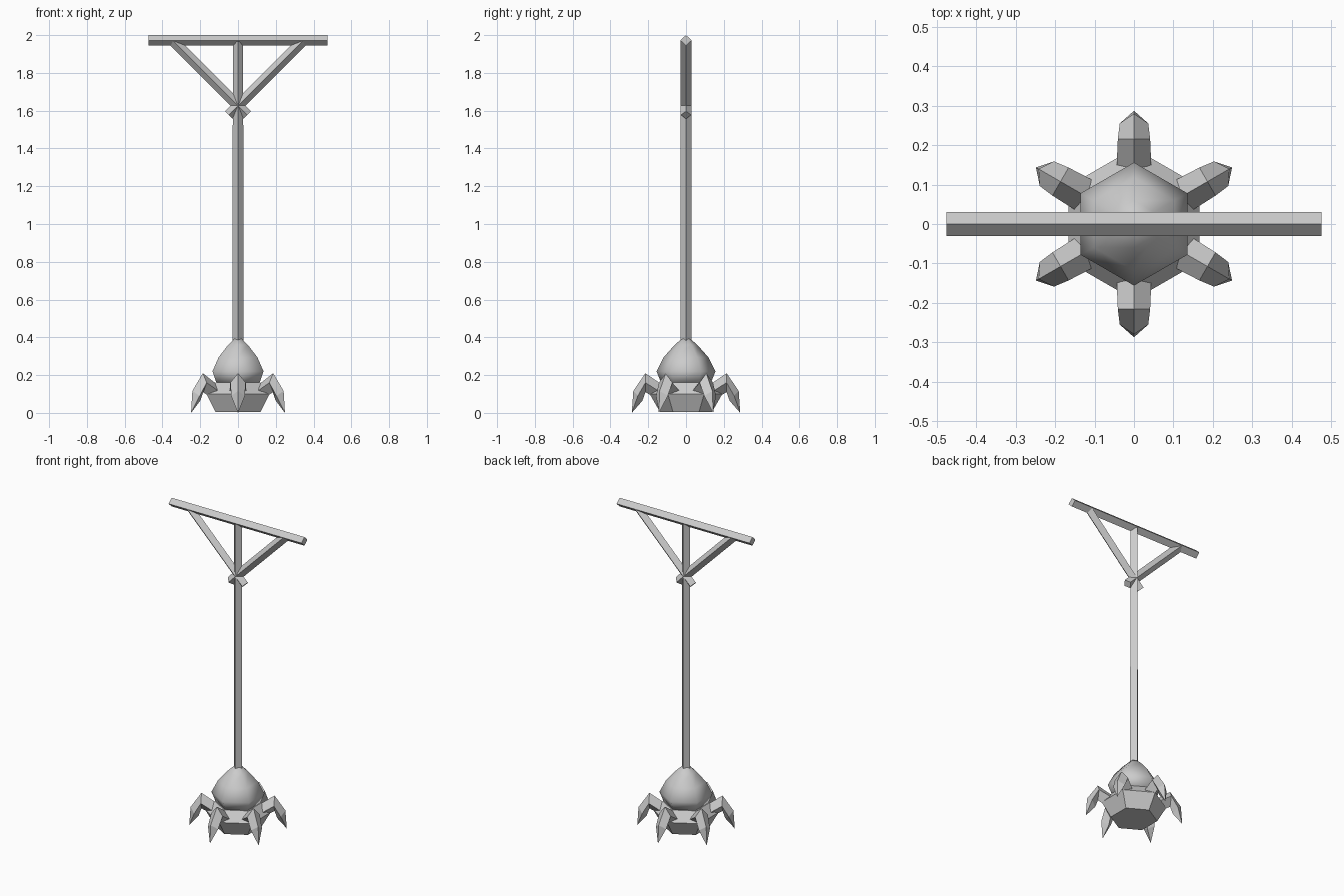
import bpy
import bmesh
from math import cos, sin, tau
from mathutils import Vector

cube = bpy.data.objects.get("Cube")
if cube:
    bpy.data.objects.remove(cube, do_unlink=True)

grey = bpy.data.materials.new("plain_grey")
grey.use_nodes = True
grey.diffuse_color = (0.6, 0.6, 0.6, 1)
grey.node_tree.nodes["Principled BSDF"].inputs["Base Color"].default_value = (0.6, 0.6, 0.6, 1)


def loft(name, rings, smooth=False):
    """Skin a list of equal-length point rings and cap both ends."""
    bm = bmesh.new()
    loops = [[bm.verts.new(p) for p in ring] for ring in rings]
    n = len(loops[0])
    for a, b in zip(loops, loops[1:]):
        for i in range(n):
            j = (i + 1) % n
            bm.faces.new((a[i], a[j], b[j], b[i]))
    bm.faces.new(loops[0][::-1])
    bm.faces.new(loops[-1])
    # collapsed rings become true points
    bmesh.ops.remove_doubles(bm, verts=bm.verts, dist=0.0005)
    bmesh.ops.recalc_face_normals(bm, faces=bm.faces)
    for face in bm.faces:
        face.smooth = smooth
    mesh = bpy.data.meshes.new(name)
    bm.to_mesh(mesh)
    bm.free()
    mesh.materials.append(grey)
    obj = bpy.data.objects.new(name, mesh)
    bpy.context.collection.objects.link(obj)
    return obj


def beam(name, start, end, side, across, across_end=None):
    """Diamond-section beam; side and across are its half-diagonal vectors."""
    rings = []
    for point, v in ((start, across), (end, across_end or across)):
        p, s, v = Vector(point), Vector(side), Vector(v)
        rings.append([p + s, p + v, p - s, p - v])
    return loft(name, rings)


def hex_body(name, profile, smooth=False):
    """Six-sided body with corners facing front and back."""
    rings = [[(r * sin(tau * i / 6), r * cos(tau * i / 6), z) for i in range(6)]
             for r, z in profile]
    return loft(name, rings, smooth)


# Post, crossbar and the two crossing braces
beam("post", (0, 0, 0.3), (0, 0, 1.965), (0, 0.03, 0), (0.03, 0, 0), (0.027, 0, 0))
beam("crossbar", (-0.475, 0, 1.972), (0.475, 0, 1.972), (0, 0.03, 0), (0, 0, 0.028))
for name, s in (("left_brace", 1), ("right_brace", -1)):
    beam(name, (-0.05 * s, 0, 1.577), (0.342 * s, 0, 1.969),
         (0, 0.028, 0), (-0.02 * s, 0, 0.02))

# Bulb and faceted foot
hex_body("bulb", [(0.02, 0.395), (0.06, 0.36), (0.118, 0.295),
                  (0.156, 0.22), (0.13, 0.155)], smooth=True)
hex_body("foot", [(0.138, 0.16), (0.192, 0.1), (0.138, 0.005)])

# Claw sections: (radius, height, half width, radial lean, half height)
sections = [(0.12, 0.1, 0.045, 0, 0.045),
            (0.215, 0.16, 0.041, 0, 0.05),
            (0.255, 0.09, 0.036, 0.024, 0.026),
            (0.287, 0, 0, 0, 0)]
for k in range(6):
    a = tau * (k + 0.5) / 6
    out, side = Vector((cos(a), sin(a), 0)), Vector((-sin(a), cos(a), 0))
    up = Vector((0, 0, 1))
    rings = []
    for r, z, w, lean, h in sections:
        c, top = out * r + up * z, out * lean + up * h
        rings.append([c + top, c + side * w, c - top, c - side * w])
    loft(f"claw_{k + 1}", rings)
